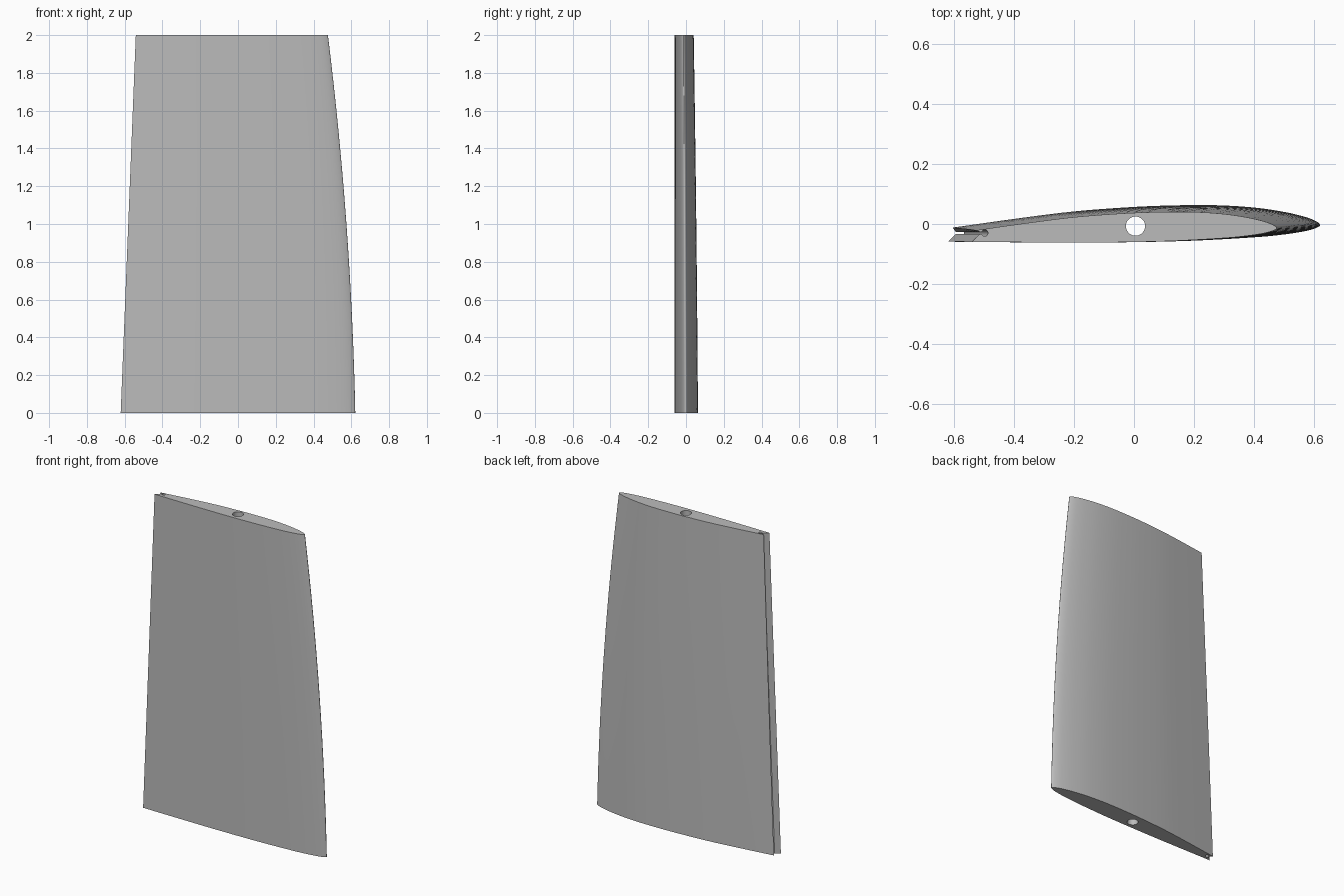
import bpy, bmesh, math
from mathutils import Vector

if "Cube" in bpy.data.objects:
    bpy.data.objects.remove(bpy.data.objects["Cube"])

grey = bpy.data.materials.new("plain grey")
grey.diffuse_color = (0.5, 0.5, 0.5, 1)
grey.use_nodes = True
grey.node_tree.nodes["Principled BSDF"].inputs["Base Color"].default_value = grey.diffuse_color

# Root airfoil from upper trailing lip, around the nose, to lower trailing lip
outline = [(-.605, -.012), (-.4, .017), (-.2, .042), (0, .057), (.15, .0625),
           (.28, .0625), (.4, .055), (.5, .0405), (.57, .024), (.608, .009),
           (.621, -.003), (.608, -.013), (.57, -.024), (.5, -.035), (.4, -.0445),
           (.2, -.0555), (0, -.0605), (-.2, -.0620), (-.4, -.061), (-.621, -.059)]


def smooth_curve(pts, steps=5):
    """Interpolate a smooth open curve through the points."""
    p = [Vector(q) for q in pts]
    p = [2 * p[0] - p[1]] + p + [2 * p[-1] - p[-2]]
    out = []
    for i in range(1, len(p) - 2):
        a, b, c, d = p[i - 1:i + 3]
        for k in range(steps):
            t = k / steps
            out.append(b + (c - a) * t / 2 + (2 * a - 5 * b + 4 * c - d) * t * t / 2
                       + (3 * b - a - 3 * c + d) * t ** 3 / 2)
    return out + [p[-2]]


airfoil = smooth_curve(outline)

# Keyhole slot as offsets from the trailing edge: flared mouth and round end
slot = [(.034, -.034)]
for k in range(13):
    a = math.radians(200 + k * 320 / 12)
    slot.append((.043 + .011 * math.cos(a), -.030 + .011 * math.sin(a)))
slot.append((.034, -.026))
# The mouth meets the slot with a short slanted lip on each side
slot = [(.026, -.034)] + slot[1:-1] + [(.026, -.026)]


def section(z):
    lead = .621 - .0215 * z - .0255 * z * z
    trail = -.621 + .04 * z
    scale = (lead - trail) / 1.242
    ring = [(trail + (p.x + .621) * scale, -.061 + (p.y + .061) * scale, z) for p in airfoil]
    return ring + [(trail + x * 1.0, y, z) for x, y in slot]


# Loft the panel from root to tip
bm = bmesh.new()
rings = [[bm.verts.new(c) for c in section(i * 2 / 16)] for i in range(17)]
n = len(rings[0])
for low, high in zip(rings, rings[1:]):
    for j in range(n):
        k = (j + 1) % n
        bm.faces.new((low[j], low[k], high[k], high[j]))
bm.faces.new(rings[0])
bm.faces.new(rings[-1])
bmesh.ops.recalc_face_normals(bm, faces=bm.faces)
mesh = bpy.data.meshes.new("wing_panel")
bm.to_mesh(mesh)
bm.free()
mesh.materials.append(grey)
wing = bpy.data.objects.new("wing_panel", mesh)
bpy.context.collection.objects.link(wing)

# Spar hole running the full height
bpy.ops.mesh.primitive_cylinder_add(vertices=48, radius=.032, depth=2.4, location=(.005, -.007, 1))
cutter = bpy.context.object
cutter.name = "spar_hole_cutter"
cutter.data.materials.append(grey)
cut = wing.modifiers.new("spar_hole", 'BOOLEAN')
cut.operation = 'DIFFERENCE'
cut.solver = 'EXACT'
cut.object = cutter

bpy.ops.object.select_all(action='DESELECT')
wing.select_set(True)
bpy.context.view_layer.objects.active = wing
bpy.ops.object.modifier_apply(modifier=cut.name)
bpy.data.objects.remove(cutter)
bpy.ops.object.shade_smooth_by_angle(angle=math.radians(30))
